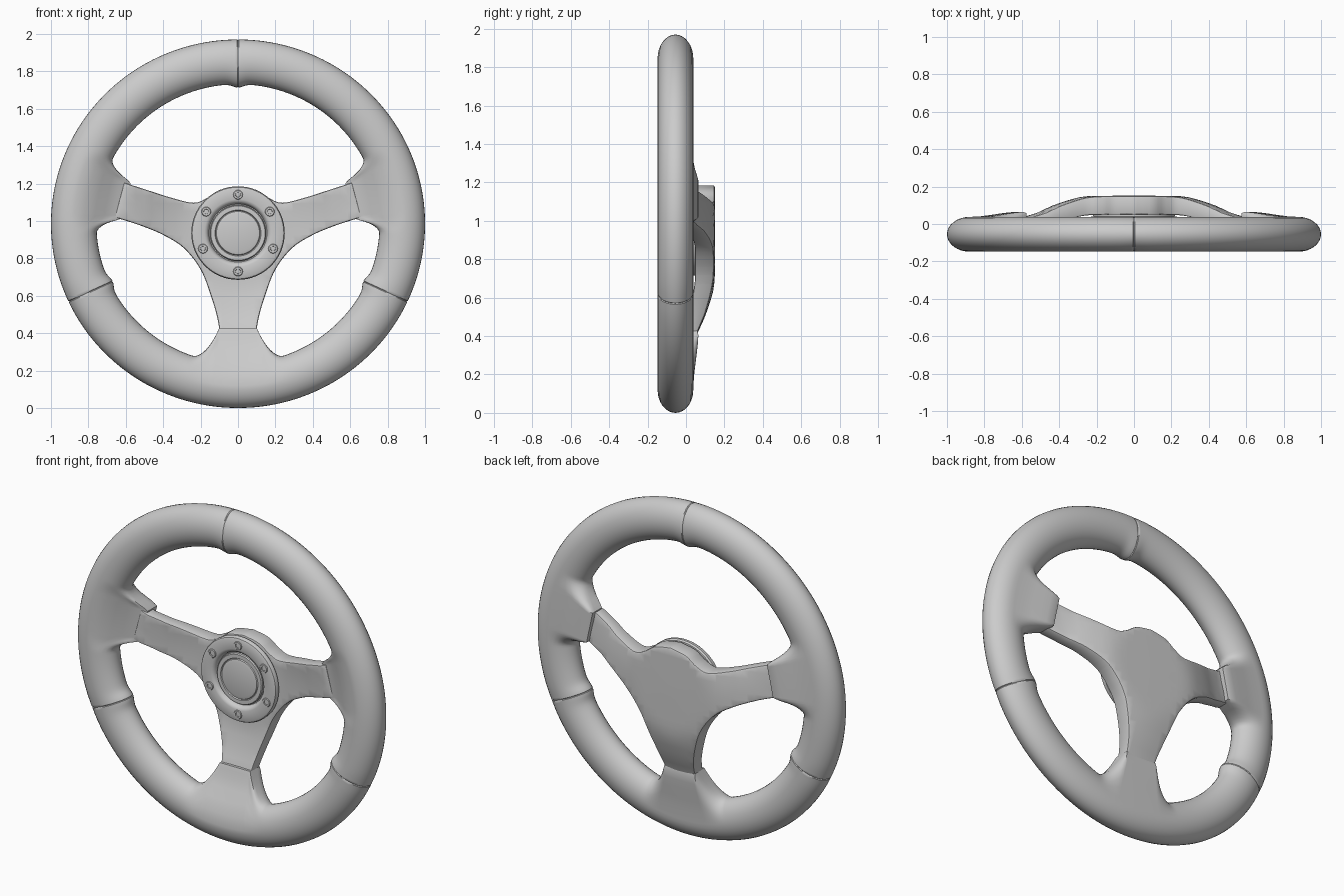
import bpy, bmesh, math
from mathutils import Vector

cube = bpy.data.objects.get("Cube")
if cube:
    bpy.data.objects.remove(cube, do_unlink=True)

RIM_Z, RIM_Y = 0.985, -0.055
HUB_Z = 0.935


def finish(name, bm, angle=35):
    bmesh.ops.remove_doubles(bm, verts=bm.verts, dist=1e-5)
    bmesh.ops.recalc_face_normals(bm, faces=bm.faces)
    mesh = bpy.data.meshes.new(name)
    bm.to_mesh(mesh)
    bm.free()
    ob = bpy.data.objects.new(name, mesh)
    bpy.context.collection.objects.link(ob)
    bpy.ops.object.select_all(action='DESELECT')
    ob.select_set(True)
    bpy.context.view_layer.objects.active = ob
    bpy.ops.object.shade_smooth_by_angle(angle=math.radians(angle))
    return ob


def loft(name, rings, closed=False, angle=35):
    """Skin a sequence of equal closed loops."""
    bm = bmesh.new()
    vs = [[bm.verts.new(p) for p in ring] for ring in rings]
    pairs = list(zip(vs, vs[1:])) + ([(vs[-1], vs[0])] if closed else [])
    for a, b in pairs:
        for i in range(len(a)):
            j = (i + 1) % len(a)
            bm.faces.new((a[i], a[j], b[j], b[i]))
    return finish(name, bm, angle)


def lathe(name, profile, segs, x=0.0, z=HUB_Z, angle=35):
    """Revolve (radius, y) points about a front-to-back axis."""
    turns = [math.tau * i / segs for i in range(segs)]
    rings = [[(x + r * math.cos(t), y, z + r * math.sin(t)) for t in turns]
             for r, y in profile]
    return loft(name, rings, angle=angle)


def mix(a, b, t):
    return a + (b - a) * t


def clamp(t):
    return max(0.0, min(1.0, t))


def interp(table, d):
    for (a, va), (b, vb) in zip(table, table[1:]):
        if d <= b:
            return mix(va, vb, clamp((d - a) / (b - a)))
    return table[-1][1]


def spline(pts, steps=6):
    """Catmull-Rom curve through the points."""
    p = [Vector(q) for q in pts]
    p = [2 * p[0] - p[1]] + p + [2 * p[-1] - p[-2]]
    out = []
    for a, b, c, d in zip(p, p[1:], p[2:], p[3:]):
        for i in range(steps):
            t = i / steps
            out.append(0.5 * (2 * b + (c - a) * t + (2 * a - 5 * b + 4 * c - d) * t * t
                              + (3 * b - a - 3 * c + d) * t ** 3))
    return out + [p[-2]]


# Padded rim with seams and moulded spoke sockets
SEAMS = (90, 205, 335)
# direction, distance of flat end, half width, fade end (degrees)
SOCKETS = ((12, 0.608, 9.5, 16), (168, 0.608, 9.5, 16), (270, 0.565, 10, 19))


def gap(a, b):
    return abs((a - b + 180) % 360 - 180)


def rim_section(deg, n=32):
    nearest = min(gap(deg, s) for s in SEAMS)
    inner = 0.757 - 0.018 * math.exp(-(nearest / 3) ** 2)
    ext, tip = 0.0, inner
    for way, dist, half, fade in SOCKETS:
        g = gap(deg, way)
        if g < fade:
            ext = (1 - clamp((g - half) / (fade - half))) ** 2
            tip = dist / math.cos(math.radians(g))
    mid, rad = (1 + inner) / 2, (1 - inner) / 2
    pinch = 0.965 if nearest == 0 else 1.0
    th, ring = math.radians(deg), []
    for i in range(n):
        phi = math.tau * i / n
        c, s = math.cos(phi), math.sin(phi)
        r, y = mid + rad * c * pinch, RIM_Y + 0.093 * s * pinch
        if c < 0 and ext > 0:
            u = clamp(-c / 0.9)
            ease = u * u * (3 - 2 * u)
            thick = mix(0.093, 0.05, ease)
            if -c > 0.9:
                thick *= abs(s) / math.sqrt(1 - 0.9 ** 2)
            side = 1 if s > 0 else -1
            body = side * thick if abs(s) > 1e-6 else 0
            r = mix(r, mix(mid, tip, u), ext)
            y = mix(y, mix(RIM_Y, 0.015, ease) + body, ext)
        ring.append((r * math.cos(th), y, RIM_Z + 0.985 * r * math.sin(th)))
    return ring


angles = sorted([float(a) for a in range(360)]
                + [s + k for s in SEAMS for k in (-0.25, 0.25)])
loft("rim", [rim_section(a) for a in angles], closed=True, angle=40)

# Three-armed spoke plate, dished backwards at the hub
upper = spline([(0, 1.185), (0.1, 1.165), (0.17, 1.12), (0.24, 1.097),
                (0.36, 1.125), (0.48, 1.163), (0.61, 1.205)])
lower = spline([(0.66, 1.02), (0.52, 0.975), (0.4, 0.925), (0.29, 0.855),
                (0.2, 0.74), (0.145, 0.6), (0.11, 0.48), (0.095, 0.38)])
right_half = upper + lower
outline = right_half + [Vector((-p.x, p.y)) for p in reversed(right_half[1:])]
BACK = ((0, 0.152), (0.24, 0.15), (0.3, 0.142), (0.36, 0.125),
        (0.44, 0.097), (0.52, 0.06), (0.62, 0.03))

bm = bmesh.new()
cap = bm.faces.new([bm.verts.new((p.x, 0, p.y)) for p in outline])
grown = bmesh.ops.extrude_face_region(bm, geom=[cap], use_keep_orig=True)["geom"]
bmesh.ops.translate(bm, vec=(0, 1, 0),
                    verts=[g for g in grown if isinstance(g, bmesh.types.BMVert)])
bmesh.ops.scale(bm, vec=(1, 0.1, 1), verts=bm.verts)
bmesh.ops.recalc_face_normals(bm, faces=bm.faces)
border = [e for e in bm.edges if abs(e.verts[0].co.y - e.verts[1].co.y) < 1e-6]
bmesh.ops.bevel(bm, geom=border, offset=0.01, segments=2, profile=0.5, affect='EDGES')
for i in range(-15, 16):
    for co, no in (((i * 0.042, 0, 0), (1, 0, 0)), ((0, 0, 0.8 + i * 0.042), (0, 0, 1))):
        bmesh.ops.bisect_plane(bm, geom=bm.verts[:] + bm.edges[:] + bm.faces[:],
                               plane_co=co, plane_no=no)
for v in bm.verts:
    d = math.hypot(v.co.x, v.co.z - HUB_Z)
    thickness = mix(1.0, 0.75, clamp((d - 0.25) / 0.3))
    v.co.y = interp(BACK, d) - (0.1 - v.co.y) * thickness
bmesh.ops.triangulate(bm, faces=[f for f in bm.faces if len(f.verts) > 4])
finish("spoke_plate", bm)

# Hub ring with recessed well
lathe("hub_ring", [(0, 0.06), (0.22, 0.06), (0.22, 0.04), (0.243, 0.037),
                   (0.25, 0.028), (0.25, 0.012), (0.245, 0.004), (0.235, 0),
                   (0.18, 0), (0.168, 0.004), (0.16, 0.014), (0.155, 0.032),
                   (0, 0.032)], 64)

# Centre button with raised collar
lathe("centre_button", [(0, 0.04), (0.15, 0.04), (0.15, 0.018), (0.145, 0.012),
                        (0.123, 0.012), (0.119, 0.018), (0.115, 0.012),
                        (0.1, 0.008), (0, 0.006)], 48, angle=30)

# Hub bolts with sockets
for i, deg in enumerate((90, 34, -24, -90, 204, 146)):
    t = math.radians(deg)
    lathe(f"hub_bolt_{i + 1}", [(0, 0.01), (0.026, 0.01), (0.026, -0.002),
                                (0.023, -0.006), (0.014, -0.006), (0.012, 0.003),
                                (0, 0.003)], 12,
          0.205 * math.cos(t), HUB_Z + 0.205 * math.sin(t), 30)
